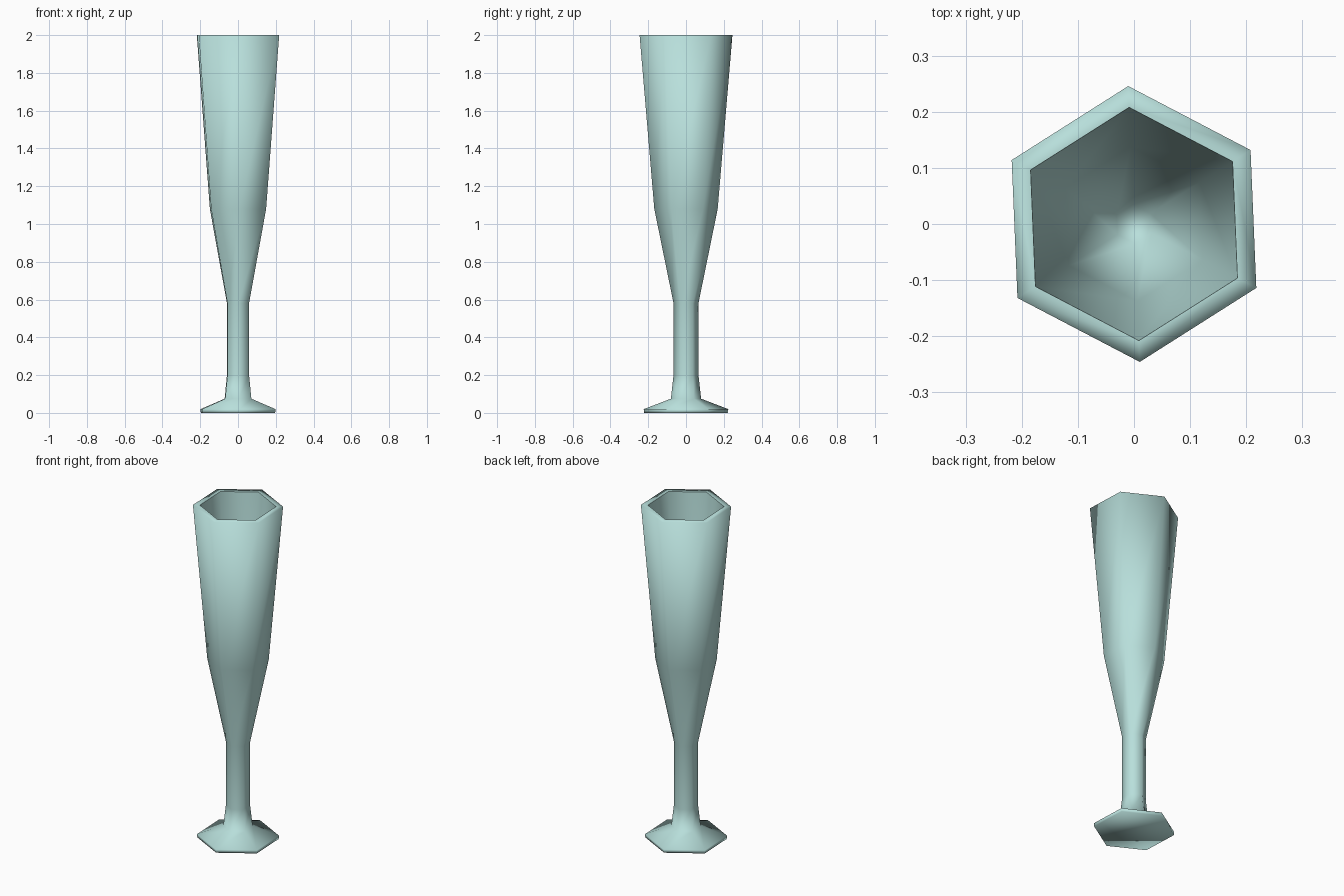
import bpy, bmesh, math

if "Cube" in bpy.data.objects:
    bpy.data.objects.remove(bpy.data.objects["Cube"])

SIDES = 6
TURN = math.radians(32.4)

# Lathe profile (radius, z): foot, stem, outer bowl, rim, inner bowl
profile = [(0.222, 0.0), (0.224, 0.02), (0.08, 0.075), (0.066, 0.2),
           (0.066, 0.58), (0.168, 1.08), (0.246, 2.0),
           (0.208, 2.0), (0.138, 1.09), (0.035, 0.63)]
INNER_RIM = 7

bm = bmesh.new()
rings = []
for r, z in profile:
    rings.append([bm.verts.new((r * math.cos(TURN + i * math.tau / SIDES),
                                r * math.sin(TURN + i * math.tau / SIDES), z))
                  for i in range(SIDES)])

# Walls
for a, b in zip(rings, rings[1:]):
    for i in range(SIDES):
        j = (i + 1) % SIDES
        bm.faces.new((a[i], a[j], b[j], b[i]))

# Underside of the foot and floor of the bowl
bm.faces.new(rings[0][::-1])
bm.faces.new(rings[-1])

# Smooth shading everywhere, crisp inner lip
for f in bm.faces:
    f.smooth = True
for i in range(SIDES):
    lip = rings[INNER_RIM]
    bm.edges.get((lip[i], lip[(i + 1) % SIDES])).smooth = False

mesh = bpy.data.meshes.new("flute_glass")
bm.to_mesh(mesh)
bm.free()
glass = bpy.data.objects.new("flute_glass", mesh)
bpy.context.collection.objects.link(glass)

# Pale aqua glass
mat = bpy.data.materials.new("pale_glass")
mat.diffuse_color = (0.48, 0.74, 0.71, 1.0)
mat.use_nodes = True
mat.node_tree.nodes["Principled BSDF"].inputs["Base Color"].default_value = mat.diffuse_color
mesh.materials.append(mat)
